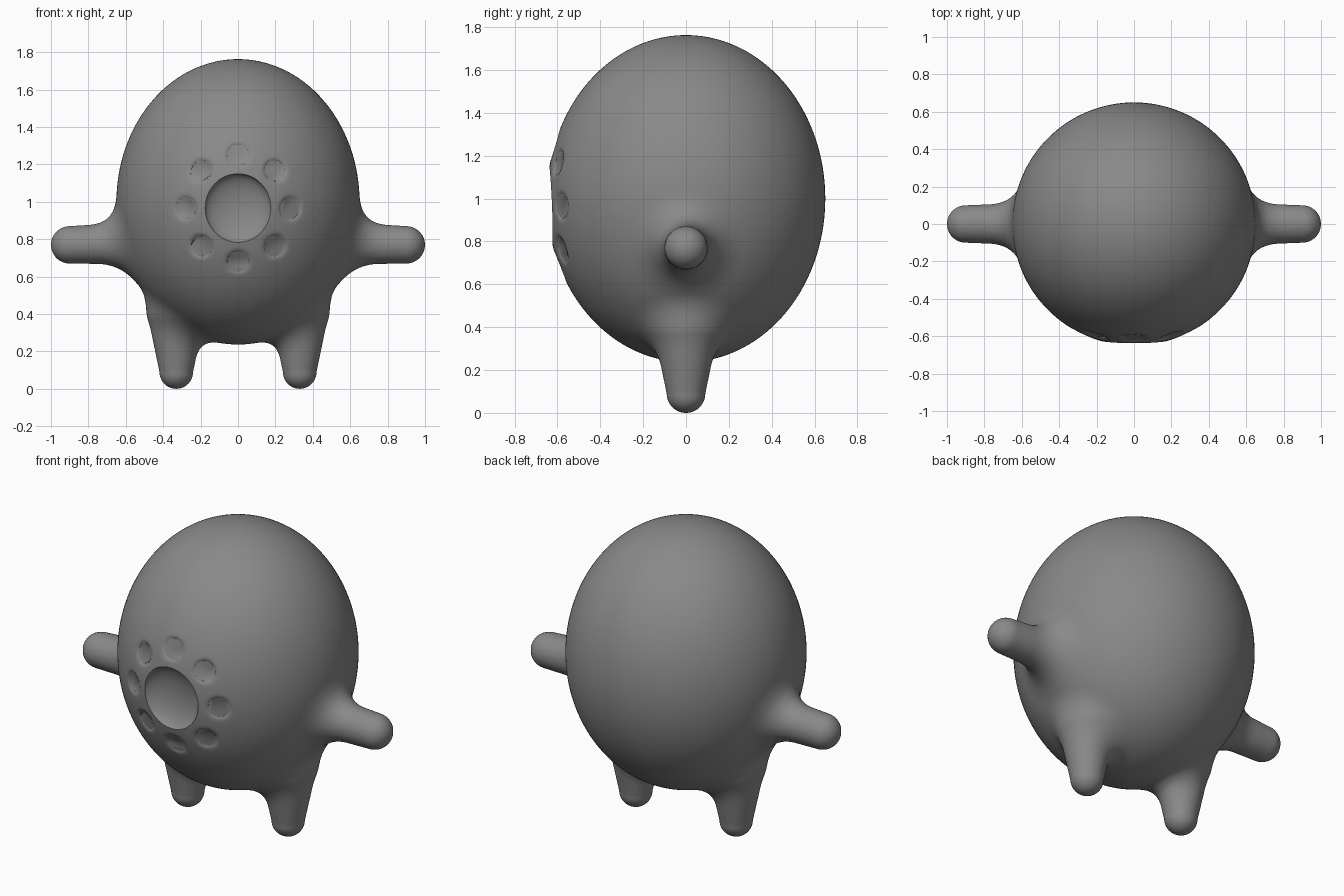
import bpy, bmesh, math
from mathutils import Vector, Matrix

if "Cube" in bpy.data.objects:
    bpy.data.objects.remove(bpy.data.objects["Cube"], do_unlink=True)

grey = bpy.data.materials.new("clay grey")
grey.use_nodes = True
colour = (0.25, 0.25, 0.25, 1)
grey.diffuse_color = colour
grey.node_tree.nodes["Principled BSDF"].inputs["Base Color"].default_value = colour

CENTRE = Vector((0, 0, 1.0))
SIZE = Vector((0.65, 0.65, 0.763))
FACE = Vector((0, 0, 0.965))
# Limbs of the left half: root, tip, root radius, tip radius
ARM = (Vector((0.5, 0, 0.78)), Vector((0.9, 0, 0.77)), 0.115, 0.1)
LEG = (Vector((0.33, 0, 0.38)), Vector((0.33, 0, 0.09)), 0.15, 0.09)


def front_y(x, z):
    """Depth of the body's front surface."""
    return -SIZE.y * math.sqrt(1 - (x / SIZE.x) ** 2 - ((z - CENTRE.z) / SIZE.z) ** 2)


# Ring of small dimples on the left half of the face
DIMPLES = []
for i in range(5):
    a = math.radians(90 - 45 * i)
    x, z = 0.283 * math.cos(a), FACE.z + 0.287 * math.sin(a)
    DIMPLES.append(Vector((x, front_y(x, z), z)))


def blend(a, b, k):
    h = max(k - abs(a - b), 0) / k
    return min(a, b) - h * h * k / 4


def limb_distance(p, limb):
    a, b, ra, rb = limb
    d = b - a
    t = min(1, max(0, (p - a).dot(d) / d.length_squared))
    return (p - a - d * t).length - ra - (rb - ra) * t


def distance(p):
    """Distance to the softly blended, symmetrical figure."""
    p = Vector((abs(p.x), p.y, p.z))
    q = p - CENTRE
    u = Vector((q.x / SIZE.x, q.y / SIZE.y, q.z / SIZE.z))
    v = Vector((u.x / SIZE.x, u.y / SIZE.y, u.z / SIZE.z))
    d = u.length * (u.length - 1) / max(v.length, 1e-6)
    d = blend(d, limb_distance(p, ARM), 0.16)
    d = blend(d, limb_distance(p, LEG), 0.12)
    if p.y < -0.4:
        for c in DIMPLES:
            d = -blend(-d, (p - c).length - 0.052, 0.03)
    return d


# Rough figure: ellipsoid body with capsule limbs
bm = bmesh.new()


def add_ball(centre, size):
    m = Matrix.Translation(centre) @ Matrix.Diagonal((*size, 1))
    bmesh.ops.create_icosphere(bm, subdivisions=5, radius=1, matrix=m)


add_ball(CENTRE, SIZE)
for root, tip, r0, r1 in (ARM, LEG):
    for side in (1, -1):
        for i in range(9):
            t = i / 8
            c = root.lerp(tip, t)
            r = r0 + (r1 - r0) * t
            add_ball((c.x * side, c.y, c.z), (r, r, r))
mesh = bpy.data.meshes.new("body")
bm.to_mesh(mesh)
bm.free()
body = bpy.data.objects.new("body", mesh)
bpy.context.collection.objects.link(body)
bpy.context.view_layer.objects.active = body
body.select_set(True)

# Fuse into one skin
remesh = body.modifiers.new("fuse", "REMESH")
remesh.mode = "VOXEL"
remesh.voxel_size = 0.014
bpy.ops.object.modifier_apply(modifier="fuse")

# Settle the skin on the blended form
E = 0.002
AXES = [Vector((E, 0, 0)), Vector((0, E, 0)), Vector((0, 0, E))]
for vert in body.data.vertices:
    p = vert.co.copy()
    for step in range(4):
        d = distance(p)
        if abs(d) < 0.0004:
            break
        g = Vector([(distance(p + e) - d) / E for e in AXES])
        p -= g * (d / max(g.length_squared, 0.2))
    vert.co = p

# Large round hollow in the middle of the face
bpy.ops.mesh.primitive_uv_sphere_add(segments=64, ring_count=32, radius=1,
                                     location=(0, front_y(0, FACE.z) + 0.012, FACE.z))
cutter = bpy.context.object
cutter.name = "hollow_cutter"
cutter.scale = (0.178, 0.075, 0.185)
cutter.hide_render = True
bpy.context.view_layer.update()
cut = body.modifiers.new("hollow", "BOOLEAN")
cut.operation = "DIFFERENCE"
cut.solver = "EXACT"
cut.object = cutter
bpy.ops.object.select_all(action="DESELECT")
body.select_set(True)
bpy.context.view_layer.objects.active = body
bpy.ops.object.modifier_apply(modifier="hollow")
bpy.data.objects.remove(cutter, do_unlink=True)

body.data.materials.clear()
body.data.materials.append(grey)
bpy.ops.object.shade_smooth_by_angle(angle=math.radians(40))
